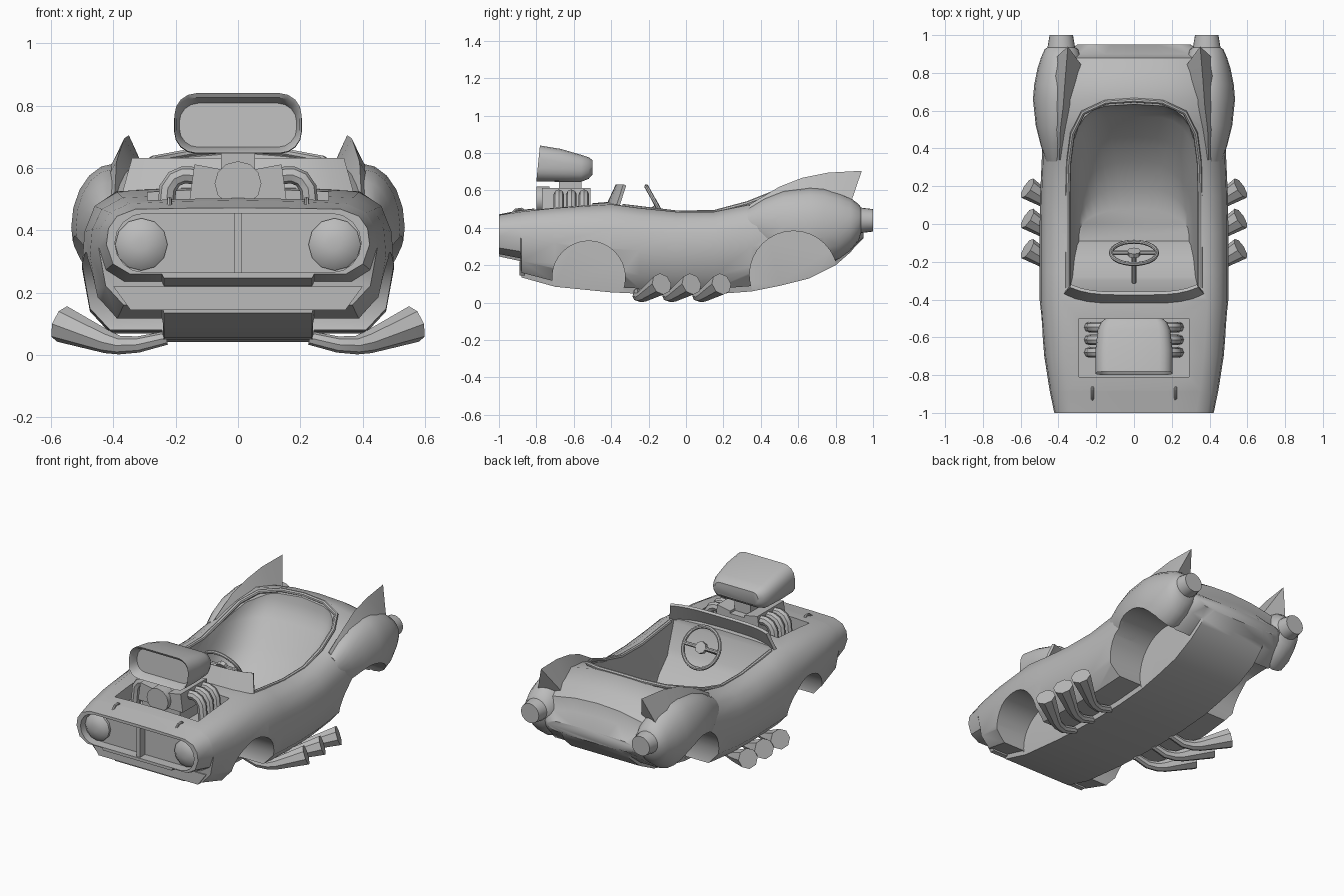
import bpy, bmesh, math
from mathutils import Vector

if "Cube" in bpy.data.objects:
    bpy.data.objects.remove(bpy.data.objects["Cube"])

GREY = (0.5, 0.5, 0.5, 1)
grey = bpy.data.materials.new("plain_grey")
grey.use_nodes = True
grey.diffuse_color = GREY
grey.node_tree.nodes["Principled BSDF"].inputs["Base Color"].default_value = GREY
parts = []


def add(name, mesh):
    ob = bpy.data.objects.new(name, mesh)
    bpy.context.scene.collection.objects.link(ob)
    mesh.materials.clear()
    mesh.materials.append(grey)
    parts.append(ob)
    return ob


def finish(name, bm):
    bmesh.ops.recalc_face_normals(bm, faces=bm.faces)
    mesh = bpy.data.meshes.new(name)
    bm.to_mesh(mesh)
    bm.free()
    return add(name, mesh)


def loft(name, rings):
    """Skin closed rings of equal size and cap both ends."""
    bm = bmesh.new()
    vs = [[bm.verts.new(p) for p in ring] for ring in rings]
    for a, b in zip(vs, vs[1:]):
        for i in range(len(a)):
            j = (i + 1) % len(a)
            bm.faces.new((a[i], a[j], b[j], b[i]))
    bm.faces.new(vs[0])
    bm.faces.new(vs[-1])
    return finish(name, bm)


def ellipse(y, cx, rx, cz, rz, n=20):
    turn = [2 * math.pi * i / n for i in range(n)]
    return [(cx + rx * math.cos(a), y, cz + rz * math.sin(a)) for a in turn]


def rounded(y, hw, z0, z1, r, lean=0, n=4):
    pts = []
    for k, (cx, cz) in enumerate([(hw - r, z1 - r), (r - hw, z1 - r),
                                  (r - hw, z0 + r), (hw - r, z0 + r)]):
        for i in range(n + 1):
            a = math.pi / 2 * (k + i / n)
            z = cz + r * math.sin(a)
            pts.append((cx + r * math.cos(a), y + lean * (z - z0), z))
    return pts


def box(name, x0, x1, y0, y1, z0, z1):
    return loft(name, [[(x0, y, z0), (x1, y, z0), (x1, y, z1), (x0, y, z1)]
                       for y in (y0, y1)])


def tube(name, path, radii):
    cu = bpy.data.curves.new(name, "CURVE")
    cu.dimensions = "3D"
    cu.bevel_depth = 1
    cu.bevel_resolution = 2
    cu.use_fill_caps = True
    sp = cu.splines.new("POLY")
    sp.points.add(len(path) - 1)
    for p, co, r in zip(sp.points, path, radii):
        p.co = (*co, 1)
        p.radius = r
    tmp = bpy.data.objects.new(name, cu)
    bpy.context.scene.collection.objects.link(tmp)
    dg = bpy.context.evaluated_depsgraph_get()
    mesh = bpy.data.meshes.new_from_object(tmp.evaluated_get(dg))
    bpy.data.objects.remove(tmp)
    return add(name, mesh)


def bake(ob):
    dg = bpy.context.evaluated_depsgraph_get()
    mesh = bpy.data.meshes.new_from_object(ob.evaluated_get(dg))
    ob.modifiers.clear()
    ob.data = mesh


def carve(ob, cutters):
    for c in cutters:
        m = ob.modifiers.new("cut", "BOOLEAN")
        m.operation, m.solver, m.object = "DIFFERENCE", "EXACT", c
        bake(ob)


# Main shell: y, half width, bottom, widest height, shoulder height, centre height
def section(y, w, b, m, s, t):
    step = b + .12 * (m - b)
    half = [(min(.238, .6 * w), b), (min(.244, .62 * w), step), (.82 * w, step),
            (.95 * w, b + .42 * (m - b)), (w, m), (.985 * w, m + .45 * (s - m)),
            (.92 * w, m + .8 * (s - m)), (.78 * w, s), (.4 * w, s + .75 * (t - s))]
    right = [(x, y, z) for x, z in half]
    left = [(-x, y, z) for x, z in reversed(half)]
    return [(0, y, b)] + right + [(0, y, t)] + left


body = loft("body_shell", [section(*s) for s in [
    (-1, .422, .247, .355, .468, .472), (-.885, .446, .222, .345, .485, .495),
    (-.88, .447, .135, .344, .486, .496), (-.7, .475, .085, .32, .505, .515),
    (-.4, .5, .055, .29, .525, .54), (-.25, .5, .048, .28, .505, .515),
    (-.05, .5, .042, .275, .485, .49), (.15, .497, .045, .28, .485, .495),
    (.35, .488, .06, .3, .525, .54), (.5, .485, .09, .33, .575, .605),
    (.66, .475, .13, .37, .605, .657), (.8, .43, .2, .39, .575, .61),
    (.88, .385, .27, .41, .525, .56), (.9, .375, .295, .4, .45, .485),
    (.95, .3, .345, .38, .41, .415)]])

# Rear fender pods that end in round lamps
pods = []
for sx, side in ((1, "left"), (-1, "right")):
    pods.append(loft(side + "_rear_fender", [
        ellipse(y, sx * cx, rx, cz, rz) for y, cx, rx, cz, rz in [
            (.33, .41, .055, .42, .08), (.42, .41, .085, .42, .135),
            (.52, .405, .115, .41, .185), (.66, .395, .14, .41, .205),
            (.74, .39, .138, .41, .2), (.82, .387, .125, .41, .175),
            (.88, .385, .108, .42, .14), (.925, .385, .088, .43, .095),
            (.935, .385, .073, .44, .068), (1, .385, .062, .44, .06)]]))


# Cutters: cockpit tub, engine bay, grille recess, wheel arches
def tub_ring(z, front, w, back, q):
    y0 = -.05
    arc = []
    for i in range(17):
        a = math.pi * i / 16
        c, s = math.cos(a), max(math.sin(a), 0)
        arc.append((math.copysign(w * abs(c) ** (2 / q), c),
                    y0 + (back - y0) * s ** (2 / q), z))
    return [(w, front, z)] + arc + [(-w, front, z)]


tub = loft("tub_cutter", [tub_ring(*r) for r in [
    (.14, -.09, .29, .08, 2.2), (.17, -.11, .3, .2, 2.4),
    (.25, -.18, .315, .33, 2.7), (.33, -.28, .325, .42, 3),
    (.37, -.3, .33, .46, 3.2), (.5, -.37, .345, .57, 3.8),
    (.545, -.375, .348, .605, 4), (.6, -.38, .35, .625, 4),
    (.8, -.38, .35, .66, 4)]])
bay = box("bay_cutter", -.29, .29, -.81, -.5, .42, .7)
grille = loft("grille_cutter", [rounded(y, .395, .265, .454, .094)
                                for y in (-1.1, -.94)])
arches = [loft("arch_cutter", [
    [(x, y + r * math.cos(a * math.pi / 16), z + r * math.sin(a * math.pi / 16))
     for a in range(32)] for x in (sx * .24, sx * .7)])
    for sx in (1, -1) for y, z, r in ((-.52, .135, .195), (.575, .148, .235))]
cutters = [tub, bay, grille] + arches
carve(body, cutters)
for pod in pods:
    carve(pod, [tub] + arches)
for c in cutters:
    parts.remove(c)
    bpy.data.objects.remove(c)

# Cockpit rim
rim = [(.35, -.34, .515), (.35, -.05, .48), (.35, .15, .482), (.345, .33, .53),
       (.325, .48, .59), (.27, .59, .628), (.15, .645, .65)]
path = rim + [(0, .655, .657)] + [(-x, y, z) for x, y, z in reversed(rim)]
tube("cockpit_rim", path, [.013] * len(path))

# Tail fins: inner base, ridge, outer base
for sx, side in ((1, "left"), (-1, "right")):
    loft(side + "_tail_fin", [[(sx * x, y, z) for x, y, z in ring] for ring in [
        [(.38, .34, .5), (.395, .34, .525), (.41, .34, .5)],
        [(.35, .5, .55), (.39, .5, .62), (.425, .5, .56)],
        [(.32, .63, .57), (.375, .62, .667), (.43, .66, .57)],
        [(.29, .76, .56), (.365, .76, .695), (.43, .79, .56)],
        [(.27, .83, .53), (.35, .94, .705), (.415, .88, .53)]]])

# Windscreen strip
bm = bmesh.new()
rows = [[], []]
for i in range(13):
    u = i / 6 - 1
    rows[0].append(bm.verts.new((.37 * u, -.425 + .055 * u ** 4, .525)))
    rows[1].append(bm.verts.new((.34 * u, -.375 + .04 * u ** 4, .633)))
for i in range(12):
    bm.faces.new((rows[0][i], rows[0][i + 1], rows[1][i + 1], rows[1][i]))
screen = finish("windscreen", bm)
screen.modifiers.new("thickness", "SOLIDIFY").thickness = .018
bake(screen)

# Steering wheel, hub, spokes and column
hub, axis = Vector((0, -.153, .515)), Vector((0, .88, .48))
bpy.ops.mesh.primitive_torus_add(major_segments=28, minor_segments=8,
                                 major_radius=.122, minor_radius=.011,
                                 location=hub, rotation=(math.radians(-61), 0, 0))
wheel = bpy.context.object
wheel.name = "steering_wheel"
wheel.data.materials.append(grey)
parts.append(wheel)
tube("steering_hub", [hub - axis * .012, hub + axis * .012], [.036] * 2)
tube("steering_column", [hub, (0, -.31, .42)], [.012] * 2)
for x in (-.12, .12):
    tube("steering_spoke", [hub, hub + Vector((x, 0, 0))], [.012] * 2)

# Grille lamps, centre bar, hood pins and front valance
for sx in (1, -1):
    loft("headlight", [ellipse(y, sx * .31, r, .355, r, 12)
                       for y, r in ((-.93, .084), (-.955, .084),
                                    (-.975, .06), (-.983, .02))])
    tube("hood_pin", [(sx * .22, y, z) for y, z in
                      ((-.93, .475), (-.91, .495), (-.88, .5), (-.86, .485))],
         [.008] * 4)
box("grille_bar", -.012, .012, -.99, -.93, .262, .454)
loft("front_valance", [[(.4, y, .22), (-.4, y, .22), (-.345, y, .145),
                        (.345, y, .145)] for y in (-.89, -.86)])

# Engine with bent headers
box("engine_block", -.13, .13, -.76, -.51, .4, .58)
loft("front_pulley", [ellipse(y, 0, .075, .55, .072, 12) for y in (-.8, -.73)])
box("scoop_neck", -.055, .055, -.68, -.56, .57, .67)
for sx in (1, -1):
    loft("valve_cover", [[(sx * x, y, z) for x, z in
                          ((.05, .5), (.155, .5), (.14, .612), (.05, .595))]
                         for y in (-.77, -.51)])
    for y in (-.68, -.613, -.546):
        tube("engine_header", [(sx * .12, y, .575), (sx * .175, y, .578),
                               (sx * .205, y, .565), (sx * .225, y, .535),
                               (sx * .237, y, .41)], [.028] * 5)

# Intake scoop with recessed, leaning mouth
loft("intake_scoop", [rounded(*r) for r in [
    (-.74, .188, .667, .808, .06, .1), (-.79, .198, .655, .826, .065, .1),
    (-.8, .204, .648, .84, .07, .1), (-.68, .205, .646, .822, .07, .06),
    (-.56, .192, .646, .79, .06), (-.52, .175, .662, .777, .05),
    (-.5, .15, .685, .762, .035)]])

# Flared side exhausts, three per side
for sx in (1, -1):
    for y in (-.13, .03, .19):
        tube("exhaust_pipe", [(sx * .23, y - .13, .055), (sx * .32, y - .13, .034),
                              (sx * .38, y - .11, .032), (sx * .42, y - .09, .042),
                              (sx * .565, y, .1)], [.022, .026, .03, .037, .06])

# Smooth shading with sharp creases kept
bpy.ops.object.select_all(action="DESELECT")
for ob in parts:
    ob.select_set(True)
bpy.context.view_layer.objects.active = body
bpy.ops.object.shade_smooth_by_angle(angle=math.radians(38))
